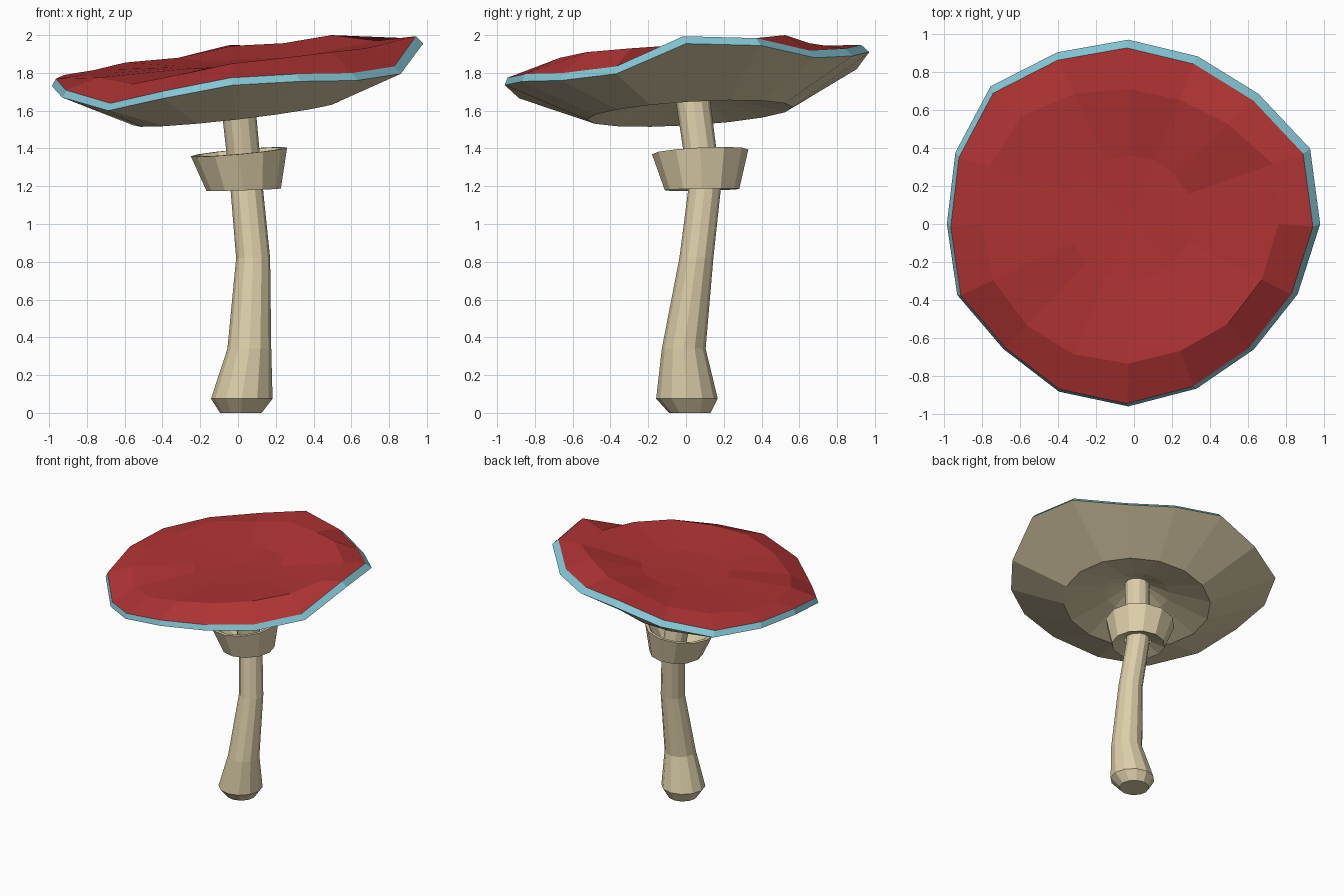
import bpy, bmesh, math


def material(name, rgb):
    m = bpy.data.materials.new(name)
    m.diffuse_color = (*rgb, 1)
    return m


cream = material("cream", (0.72, 0.62, 0.40))
cyan = material("pale_cyan", (0.23, 0.578, 0.672))
red = material("red", (0.435, 0.033, 0.034))


def loft(name, rings, mats, band_mats=None, closed=False):
    """Skin a list of equal-count point rings; cap the ends unless closed."""
    bm = bmesh.new()
    vs = [[bm.verts.new(p) for p in r] for r in rings]
    n = len(rings[0])
    count = len(vs) if closed else len(vs) - 1
    for i in range(count):
        a, b = vs[i], vs[(i + 1) % len(vs)]
        for k in range(n):
            j = (k + 1) % n
            f = bm.faces.new((a[k], a[j], b[j], b[k]))
            f.material_index = band_mats[i] if band_mats else 0
    if not closed:
        bm.faces.new(vs[0][::-1])
        top = bm.faces.new(vs[-1])
        top.material_index = band_mats[-1] if band_mats else 0
    bmesh.ops.recalc_face_normals(bm, faces=bm.faces)
    me = bpy.data.meshes.new(name)
    bm.to_mesh(me)
    bm.free()
    for m in mats:
        me.materials.append(m)
    ob = bpy.data.objects.new(name, me)
    bpy.context.collection.objects.link(ob)
    return ob


def ring(n, cx, cy, r, z, sx=0.0, sy=0.0):
    """Round ring whose height tilts by slopes sx, sy."""
    pts = []
    for k in range(n):
        a = 2 * math.pi * k / n
        x, y = r * math.cos(a), r * math.sin(a)
        pts.append((cx + x, cy + y, z + sx * x + sy * y))
    return pts


def wavy(radii, heights):
    """Irregular ring given radius and height per spoke."""
    n = len(radii)
    return [(r * math.cos(2 * math.pi * k / n) - 0.03, r * math.sin(2 * math.pi * k / n), z)
            for k, (r, z) in enumerate(zip(radii, heights))]


# Stem: bent, with a swollen foot
stem = [(0.015, 0.02, 0.11, 0.0), (0.02, 0.005, 0.163, 0.075),
        (0.06, -0.012, 0.116, 0.34), (0.08, 0.055, 0.09, 0.82),
        (0.045, 0.10, 0.086, 1.2), (-0.01, 0.025, 0.092, 1.74)]
loft("stem", [ring(12, *s) for s in stem], [cream])

# Collar: flared cup closing in on the stem
loft("stem_collar", [ring(12, 0.03, 0.085, 0.197, 1.182, 0.03, 0.02),
                     ring(12, 0.005, 0.075, 0.255, 1.382, 0.09, 0.05),
                     ring(12, 0.005, 0.075, 0.23, 1.382, 0.09, 0.05),
                     ring(12, 0.035, 0.085, 0.10, 1.22, 0.03, 0.02)],
     [cream], closed=True)

# Cap: underside, rim band and shallow dished top, all tilted and wavy
rim_r = [1.01, 1.036, 0.969, 0.955, 0.97, 0.978, 1.025, 0.985,
         0.955, 0.975, 0.93, 0.955, 0.96, 0.938, 0.934, 0.965]
rim_z = [1.955, 1.945, 1.88, 1.89, 1.91, 1.82, 1.76, 1.75,
         1.73, 1.67, 1.60, 1.665, 1.735, 1.755, 1.76, 1.795]
top_r = [0.79, 0.825, 0.743, 0.708, 0.71, 0.743, 0.80, 0.792,
         0.77, 0.769, 0.757, 0.743, 0.735, 0.722, 0.742, 0.762]
top_z = [1.95, 1.97, 2.0, 1.957, 1.943, 1.88, 1.855, 1.815,
         1.79, 1.775, 1.74, 1.79, 1.85, 1.88, 1.91, 1.93]
rim = wavy(rim_r, rim_z)
lip = [(x * 0.97 - 0.009, y * 0.97 - 0.014, z + 0.039) for x, y, z in rim]
loft("cap", [ring(16, -0.005, 0.03, 0.095, 1.73, 0.12, 0.05),
             ring(16, 0, 0.03, 0.24, 1.665, 0.12, 0.05),
             ring(16, -0.01, 0.02, 0.545, 1.585, 0.115, 0.06),
             rim, lip, wavy(top_r, top_z),
             ring(16, -0.02, 0.03, 0.33, 1.852, 0.07, 0.05),
             ring(16, -0.02, 0.03, 0.02, 1.845, 0.07, 0.05)],
     [cream, cyan, red], [0, 0, 0, 1, 2, 2, 2])
